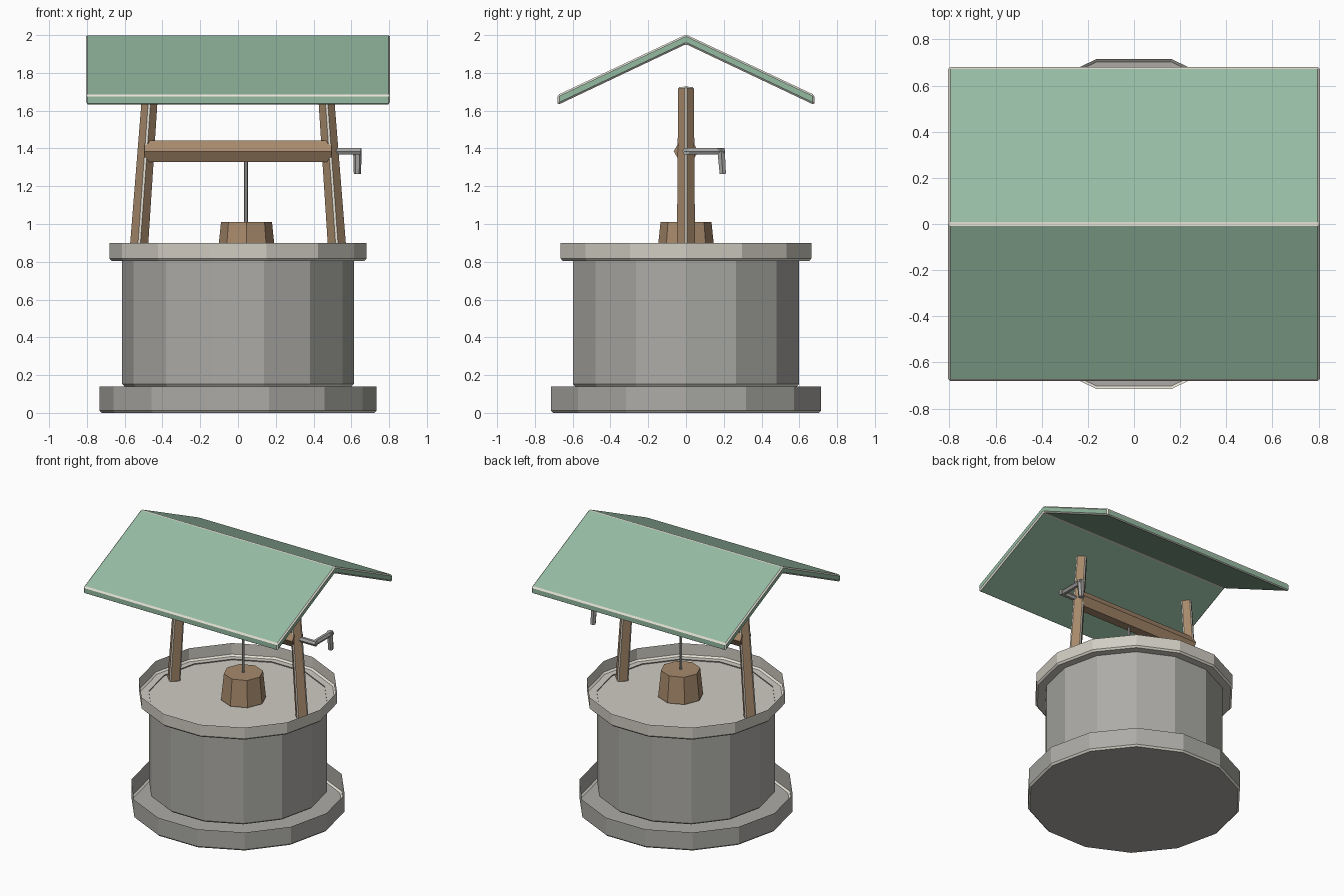
import bpy, bmesh, math
from mathutils import Vector

cube = bpy.data.objects.get("Cube")
if cube:
    bpy.data.objects.remove(cube)


def material(name, srgb):
    m = bpy.data.materials.new(name)
    col = [(c / 255) ** 2.2 for c in srgb] + [1]
    m.use_nodes = True
    m.diffuse_color = col
    node = next(n for n in m.node_tree.nodes if n.type == 'BSDF_PRINCIPLED')
    node.inputs["Base Color"].default_value = col
    node.inputs["Roughness"].default_value = 0.9
    return m


stone = material("grey stone", (171, 170, 165))
pale_stone = material("pale stone", (207, 203, 193))
wood = material("brown wood", (165, 136, 107))
green = material("green roof", (148, 186, 161))
trim = material("worn edge", (232, 228, 216))
metal = material("grey metal", (165, 164, 161))


def finish(name, bm, mat, bevel=0):
    mesh = bpy.data.meshes.new(name)
    bm.to_mesh(mesh)
    bm.free()
    ob = bpy.data.objects.new(name, mesh)
    bpy.context.collection.objects.link(ob)
    mesh.materials.append(mat)
    mesh.materials.append(trim)
    if bevel:
        mod = ob.modifiers.new("edge bevel", 'BEVEL')
        mod.width = bevel
        mod.segments = 1
        mod.limit_method = 'ANGLE'
        mod.angle_limit = math.radians(30)
        mod.material = 1
    return ob


def lathe(name, profile, sides, mat, closed_top=True, bevel=0, trim_first=False):
    """Stack of polygon rings (radius, height) with a bottom and optional top."""
    bm = bmesh.new()
    rings = []
    for r, z in profile:
        angles = [math.tau * i / sides for i in range(sides)]
        rings.append([bm.verts.new((r * math.cos(a), r * math.sin(a), z)) for a in angles])
    for k, (a, b) in enumerate(zip(rings, rings[1:])):
        for i in range(sides):
            j = (i + 1) % sides
            face = bm.faces.new((a[i], a[j], b[j], b[i]))
            if trim_first and k == 0:
                face.material_index = 1
    bm.faces.new(rings[0][::-1])
    if closed_top:
        bm.faces.new(rings[-1])
    return finish(name, bm, mat, bevel)


def tray(name, radius, bottom, top, mat):
    """Open-topped stone course with a chamfered lower edge."""
    c = 0.012
    profile = [(radius - c, bottom), (radius, bottom + c), (radius, top)]
    return lathe(name, profile, 14, mat, closed_top=False, trim_first=True)


def rod(name, start, end, r1, r2, sides, mat, bevel=0):
    start, end = Vector(start), Vector(end)
    d = end - start
    ob = lathe(name, [(r1, 0), (r2, d.length)], sides, mat, bevel=bevel)
    ob.rotation_euler = d.to_track_quat('Z', 'Y').to_euler()
    ob.location = start
    return ob


# Stone courses
tray("base_course", 0.733, 0, 0.14, stone)
tray("well_wall", 0.613, 0.14, 0.812, stone)
tray("rim_course", 0.681, 0.805, 0.9, pale_stone)

# Leaning posts and winding beam
for side, s in (("left", 1), ("right", -1)):
    rod(side + "_post", (s * 0.53, 0, 0.8), (s * 0.463, 0, 1.725),
        0.055, 0.048, 4, wood, bevel=0.009)
rod("winding_beam", (-0.495, 0, 1.385), (0.495, 0, 1.385), 0.065, 0.065, 6, wood)

# Rope and bucket
rod("rope", (0.043, 0, 1.0), (0.043, 0, 1.385), 0.01, 0.01, 6, metal)
bucket = lathe("bucket", [(0.155, 0.815), (0.135, 1.01)], 8, wood)
bucket.location.x = 0.045

# Crank
rod("crank_shaft", (0.47, 0, 1.385), (0.65, 0, 1.385), 0.02, 0.02, 6, metal)
rod("crank_arm", (0.632, -0.01, 1.385), (0.632, 0.205, 1.385), 0.02, 0.02, 6, metal)
rod("crank_handle", (0.632, 0.185, 1.4), (0.632, 0.195, 1.265), 0.023, 0.019, 6, metal)

# Gabled roof: one chevron profile extruded along x
half = [(0.68, 1.63), (0.68, 1.683)]
section = half + [(0, 2.003)] + [(-y, z) for y, z in half[::-1]] + [(0, 1.952)]
bm = bmesh.new()
ends = [[bm.verts.new((x, y, z)) for y, z in section] for x in (-0.805, 0.805)]
n = len(section)
for i in range(n):
    j = (i + 1) % n
    bm.faces.new((ends[0][i], ends[0][j], ends[1][j], ends[1][i]))
# Each gable end is split at the ridge
for e in ends:
    bm.faces.new((e[0], e[1], e[2], e[5]))
    bm.faces.new((e[2], e[3], e[4], e[5]))
bmesh.ops.recalc_face_normals(bm, faces=bm.faces)
finish("roof", bm, green, bevel=0.009)
